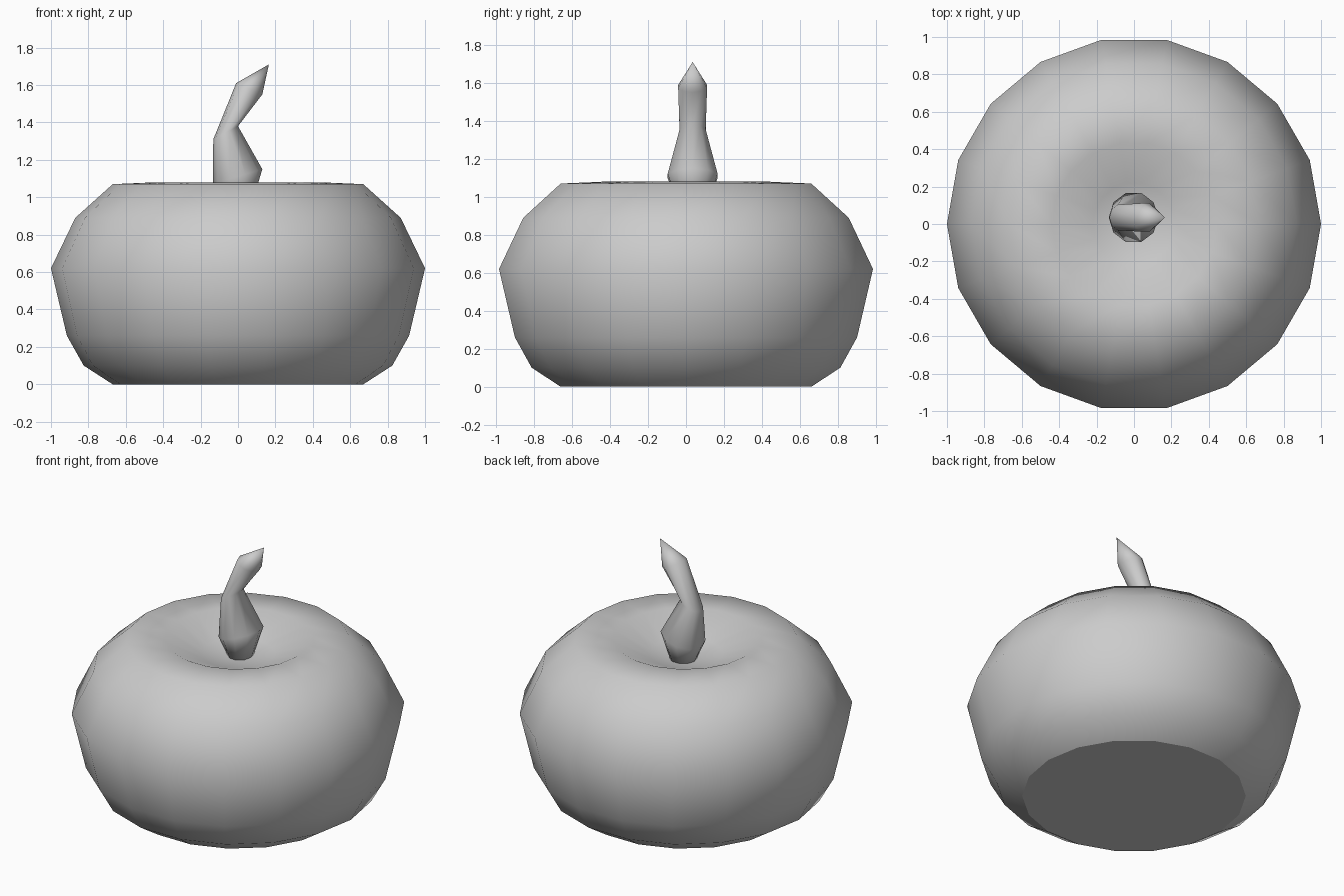
import bpy, bmesh
from math import cos, sin, pi

if "Cube" in bpy.data.objects:
    bpy.data.objects.remove(bpy.data.objects["Cube"])


def loft(name, rings, tip=None, sharp_base=False):
    """Skin a list of vertex rings, cap the base and close the top at a tip point."""
    bm = bmesh.new()
    loops = [[bm.verts.new(p) for p in ring] for ring in rings]
    n = len(loops[0])
    base = bm.faces.new(loops[0][::-1])
    for a, b in zip(loops, loops[1:]):
        for i in range(n):
            j = (i + 1) % n
            bm.faces.new((a[i], a[j], b[j], b[i]))
    end = bm.verts.new(tip)
    for i in range(n):
        bm.faces.new((loops[-1][i], loops[-1][(i + 1) % n], end))
    for f in bm.faces:
        f.smooth = True
    if sharp_base:
        base.smooth = False
        for e in base.edges:
            e.smooth = False
    bmesh.ops.recalc_face_normals(bm, faces=bm.faces)
    mesh = bpy.data.meshes.new(name)
    bm.to_mesh(mesh)
    bm.free()
    obj = bpy.data.objects.new(name, mesh)
    bpy.context.collection.objects.link(obj)
    return obj


# Pumpkin body: 18-sided lathe with a flat base and a dip on top
profile = [(0.67, 0.0), (0.825, 0.10), (0.915, 0.26), (1.0, 0.62),
           (0.87, 0.89), (0.67, 1.07), (0.44, 1.08), (0.22, 0.98)]
body = [[(r * cos(2 * pi * i / 18), r * sin(2 * pi * i / 18), z)
         for i in range(18)] for r, z in profile]
loft("pumpkin_body", body, tip=(0, 0, 0.95), sharp_base=True)

# Stem: tilted rings given as left (x, z), right (x, z), half depth in y
sections = [((-0.08, 0.95), (0.07, 0.95), 0.08),
            ((-0.135, 1.07), (0.13, 1.15), 0.138),
            ((-0.132, 1.31), (0.0, 1.38), 0.072),
            ((-0.01, 1.61), (0.13, 1.55), 0.08)]
SIDES = 10
stem = []
for (xl, zl), (xr, zr), half in sections:
    ring = []
    for i in range(SIDES):
        a = 2 * pi * i / SIDES
        t = (1 + cos(a)) / 2
        ring.append((xl + (xr - xl) * t, 0.035 + half * sin(a), zl + (zr - zl) * t))
    stem.append(ring)
loft("stem", stem, tip=(0.165, 0.035, 1.71))
